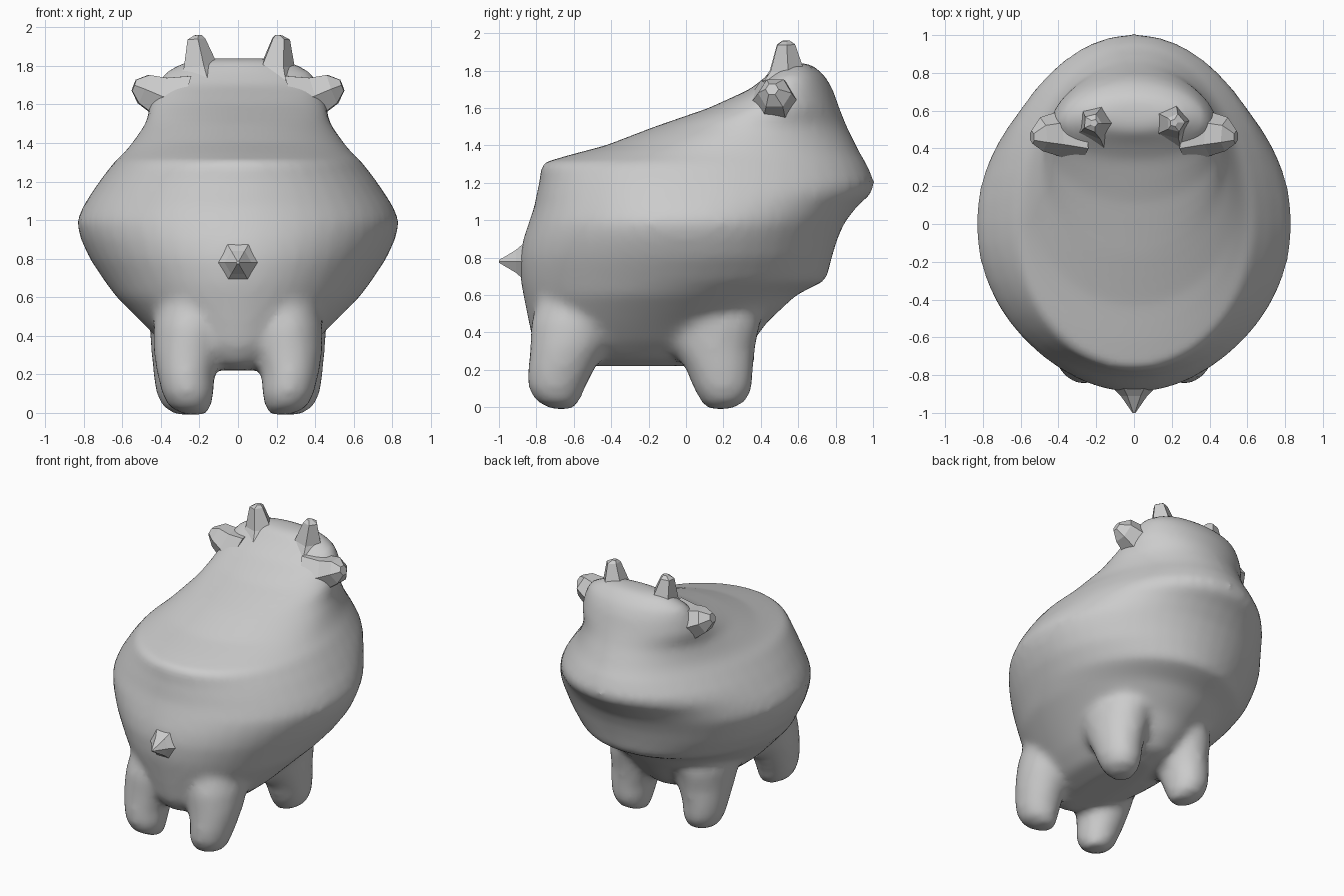
import bpy, bmesh, math
from mathutils import Vector


def loft(bm, rings, n):
    """Skin closed rings (lists of points) and cap both ends."""
    loops = [[bm.verts.new(p) for p in ring] for ring in rings]
    for a, b in zip(loops, loops[1:]):
        for i in range(n):
            j = (i + 1) % n
            bm.faces.new((a[i], a[j], b[j], b[i]))
    bm.faces.new(loops[0][::-1])
    bm.faces.new(loops[-1])


def slice_ring(z, back, front, w, cx=0.0, cy=None, n=48):
    """Horizontal oval: separate reach to back and front of its widest point."""
    cy = (back + front) / 2 if cy is None else cy
    pts = []
    for i in range(n):
        a = 2 * math.pi * i / n
        s = math.sin(a)
        reach = front - cy if s > 0 else cy - back
        pts.append((cx + w * math.cos(a), cy + reach * s, z))
    return pts


def finish(name, bm):
    bmesh.ops.recalc_face_normals(bm, faces=bm.faces)
    me = bpy.data.meshes.new(name)
    bm.to_mesh(me)
    bm.free()
    ob = bpy.data.objects.new(name, me)
    bpy.context.collection.objects.link(ob)
    return ob


def spike(name, sides, stations):
    """Faceted tapered part along a path of (point, radius)."""
    axis = (Vector(stations[-1][0]) - Vector(stations[0][0])).normalized()
    rot = axis.to_track_quat('Z', 'Y')
    rings = []
    for p, r in stations:
        rings.append([Vector(p) + rot @ Vector((r * math.cos(2 * math.pi * i / sides),
                                                r * math.sin(2 * math.pi * i / sides), 0))
                      for i in range(sides)])
    bm = bmesh.new()
    loft(bm, rings, sides)
    return finish(name, bm)


bm = bmesh.new()

# torso and head: z, tail-side y, head-side y, half width, y of widest point
torso = [
    (0.22, -0.68, 0.12, 0.12, -0.27), (0.26, -0.77, 0.27, 0.27, -0.25),
    (0.35, -0.82, 0.36, 0.38, -0.23), (0.45, -0.84, 0.43, 0.48, -0.2),
    (0.60, -0.87, 0.59, 0.63, -0.12), (0.68, -0.885, 0.75, 0.69, -0.05),
    (0.80, -0.89, 0.78, 0.77, 0), (0.90, -0.87, 0.81, 0.815, 0),
    (0.99, -0.84, 0.85, 0.84, 0), (1.08, -0.81, 0.92, 0.80, 0),
    (1.14, -0.80, 0.99, 0.76, 0), (1.20, -0.785, 1.01, 0.72, 0),
    (1.305, -0.775, 0.965, 0.64, 0.03), (1.35, -0.62, 0.935, 0.59, 0.1),
    (1.40, -0.43, 0.91, 0.55, 0.16), (1.50, -0.17, 0.86, 0.48, 0.32),
    (1.60, 0.12, 0.82, 0.46, 0.47), (1.70, 0.34, 0.785, 0.42, 0.52),
    (1.77, 0.43, 0.745, 0.38, 0.55), (1.82, 0.48, 0.69, 0.28, 0.58),
    (1.84, 0.52, 0.65, 0.18, 0.58),
]
loft(bm, [slice_ring(z, b, f, w, 0, cy) for z, b, f, w, cy in torso], 48)

# four legs: z, back y, front y, half width, centre x
hind = [(-0.01, -0.72, -0.60, 0.06, 0.22), (0.03, -0.80, -0.57, 0.11, 0.25),
        (0.10, -0.845, -0.54, 0.135, 0.26), (0.20, -0.845, -0.49, 0.15, 0.27),
        (0.32, -0.835, -0.42, 0.18, 0.26), (0.45, -0.83, -0.35, 0.20, 0.24),
        (0.62, -0.78, -0.35, 0.18, 0.22)]
fore = [(-0.01, 0.12, 0.24, 0.06, 0.26), (0.03, 0.08, 0.32, 0.11, 0.28),
        (0.10, 0.04, 0.355, 0.135, 0.29), (0.20, 0.0, 0.36, 0.15, 0.29),
        (0.32, -0.08, 0.37, 0.18, 0.27), (0.45, -0.15, 0.40, 0.20, 0.26),
        (0.62, -0.15, 0.38, 0.18, 0.24)]
for leg in (hind, fore):
    for side in (-1, 1):
        loft(bm, [slice_ring(z, b, f, w, side * cx, n=24) for z, b, f, w, cx in leg], 24)

# fuse torso and legs into one rounded skin
body = finish("body_with_legs", bm)
rem = body.modifiers.new("fuse", 'REMESH')
rem.mode = 'VOXEL'
rem.voxel_size = 0.028
rem.use_smooth_shade = True
sm = body.modifiers.new("soften", 'SMOOTH')
sm.factor = 0.5
sm.iterations = 8

# horns and ears, mirrored
for side, tag in ((-1, "left"), (1, "right")):
    spike(tag + "_horn", 5, [((side * 0.19, 0.54, 1.70), 0.17), ((side * 0.20, 0.54, 1.80), 0.095),
                             ((side * 0.22, 0.535, 1.94), 0.05), ((side * 0.21, 0.535, 1.96), 0.02)])
    spike(tag + "_ear", 6, [((side * 0.30, 0.48, 1.61), 0.17), ((side * 0.41, 0.475, 1.645), 0.115),
                            ((side * 0.49, 0.475, 1.68), 0.09), ((side * 0.54, 0.46, 1.70), 0.035)])

# tail stub
spike("tail", 6, [((0, -0.82, 0.78), 0.16), ((0, -0.91, 0.78), 0.07), ((0, -1.0, 0.78), 0.008)])
